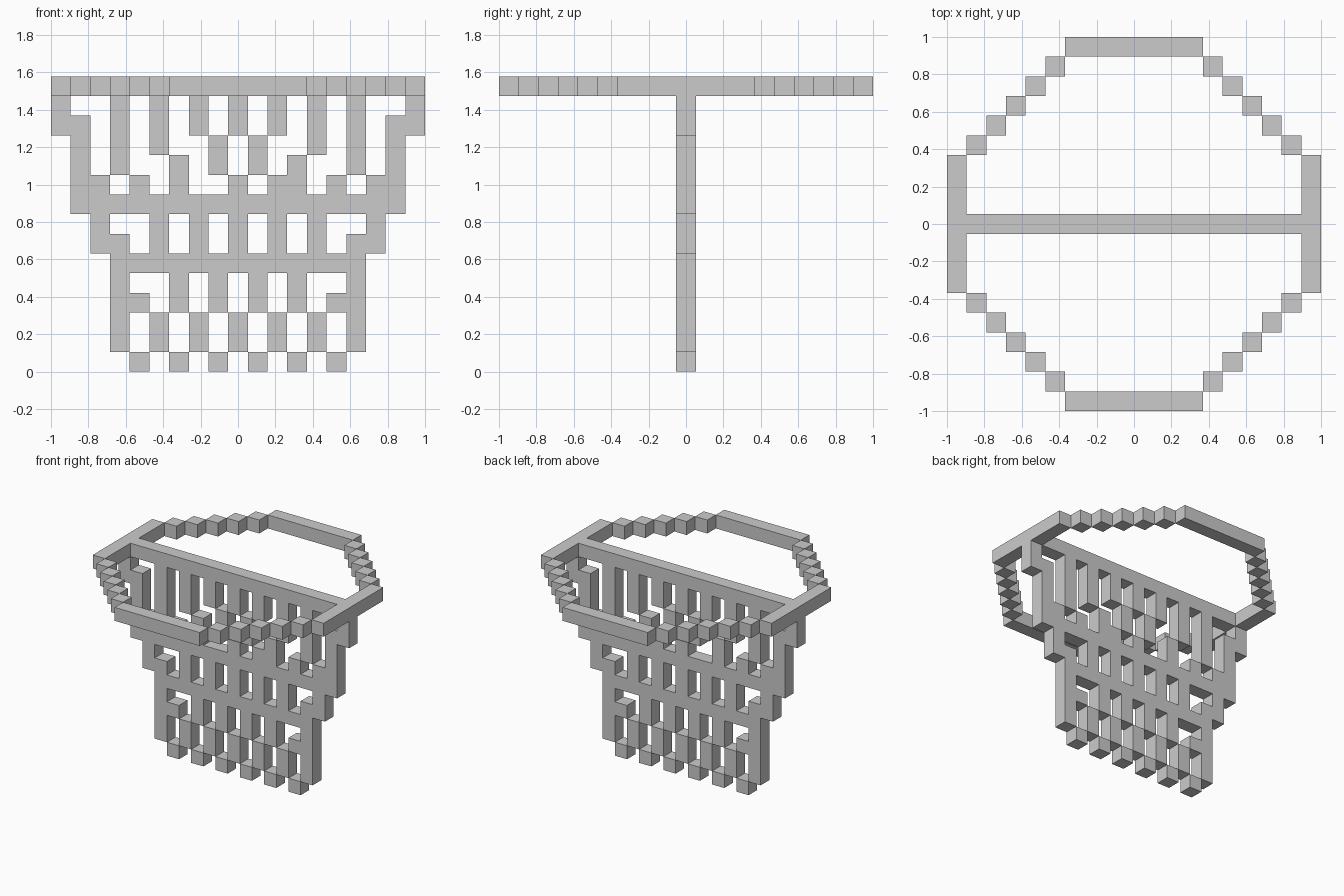
import bpy, bmesh
from mathutils import Vector

if "Cube" in bpy.data.objects:
    bpy.data.objects.remove(bpy.data.objects["Cube"])

U = 2 / 19          # edge length of one cube cell (19 cells across)
RIM = 14            # cell layer of the hoop


def block(x0, x1, y0, y1, z0, z1):
    """Set of cells in an inclusive range; x and y are counted from the centre."""
    return {(x, y, z) for x in range(x0, x1 + 1)
            for y in range(y0, y1 + 1) for z in range(z0, z1 + 1)}


def mirrored(cells):
    return cells | {(-x, y, z) for x, y, z in cells}


def build(name, cells, solid):
    """Mesh the outer skin of the cells, skipping faces shared with solid."""
    bm = bmesh.new()
    for c in sorted(cells):
        centre = Vector((c[0], c[1], c[2] + 0.5))
        for axis in range(3):
            for sign in (-1, 1):
                n = list(c)
                n[axis] += sign
                if tuple(n) in solid:
                    continue
                d, a, b = Vector(), Vector(), Vector()
                d[axis], a[(axis + 1) % 3], b[(axis + 2) % 3] = sign / 2, 0.5, 0.5
                b *= sign
                corners = (d - a - b, d + a - b, d + a + b, d - a + b)
                bm.faces.new([bm.verts.new((centre + p) * U) for p in corners])
    bmesh.ops.remove_doubles(bm, verts=bm.verts, dist=U * 0.01)
    mesh = bpy.data.meshes.new(name)
    bm.to_mesh(mesh)
    bm.free()
    bpy.context.collection.objects.link(bpy.data.objects.new(name, mesh))


# Stepped octagonal hoop: four straight bars joined by diagonal stairs
hoop = block(-3, 3, 9, 9, RIM, RIM) | block(9, 9, -3, 3, RIM, RIM)
for i in range(4, 9):
    hoop.add((i, 12 - i, RIM))
hoop = mirrored(hoop)
hoop |= {(x, -y, z) for x, y, z in hoop}

# Bar across the middle of the hoop
crossbar = block(-8, 8, 0, 0, RIM, RIM)

# Hanging net: vertical runs (column from centre, first layer, last layer)
runs = [(9, 12, 13), (8, 8, 12), (7, 6, 9), (6, 1, 6), (6, 10, 13),
        (5, 0, 0), (5, 3, 3), (5, 9, 9), (4, 1, 2), (4, 6, 7), (4, 11, 13),
        (3, 0, 0), (3, 3, 4), (3, 9, 10), (2, 1, 2), (2, 6, 7), (2, 12, 13),
        (1, 0, 0), (1, 3, 4), (1, 10, 11), (0, 1, 2), (0, 6, 7), (0, 9, 9),
        (0, 12, 13)]
net = set()
for col, low, high in runs:
    net |= block(col, col, 0, 0, low, high)
net = mirrored(net)
net.add((2, 0, 9))                       # one odd knot on the right
# Horizontal bands of the net
net |= block(-8, 8, 0, 0, 8, 8) | block(-6, 6, 0, 0, 5, 5)

solid = hoop | crossbar | net
build("hoop", hoop, solid)
build("crossbar", crossbar, solid)
build("net", net, solid)
